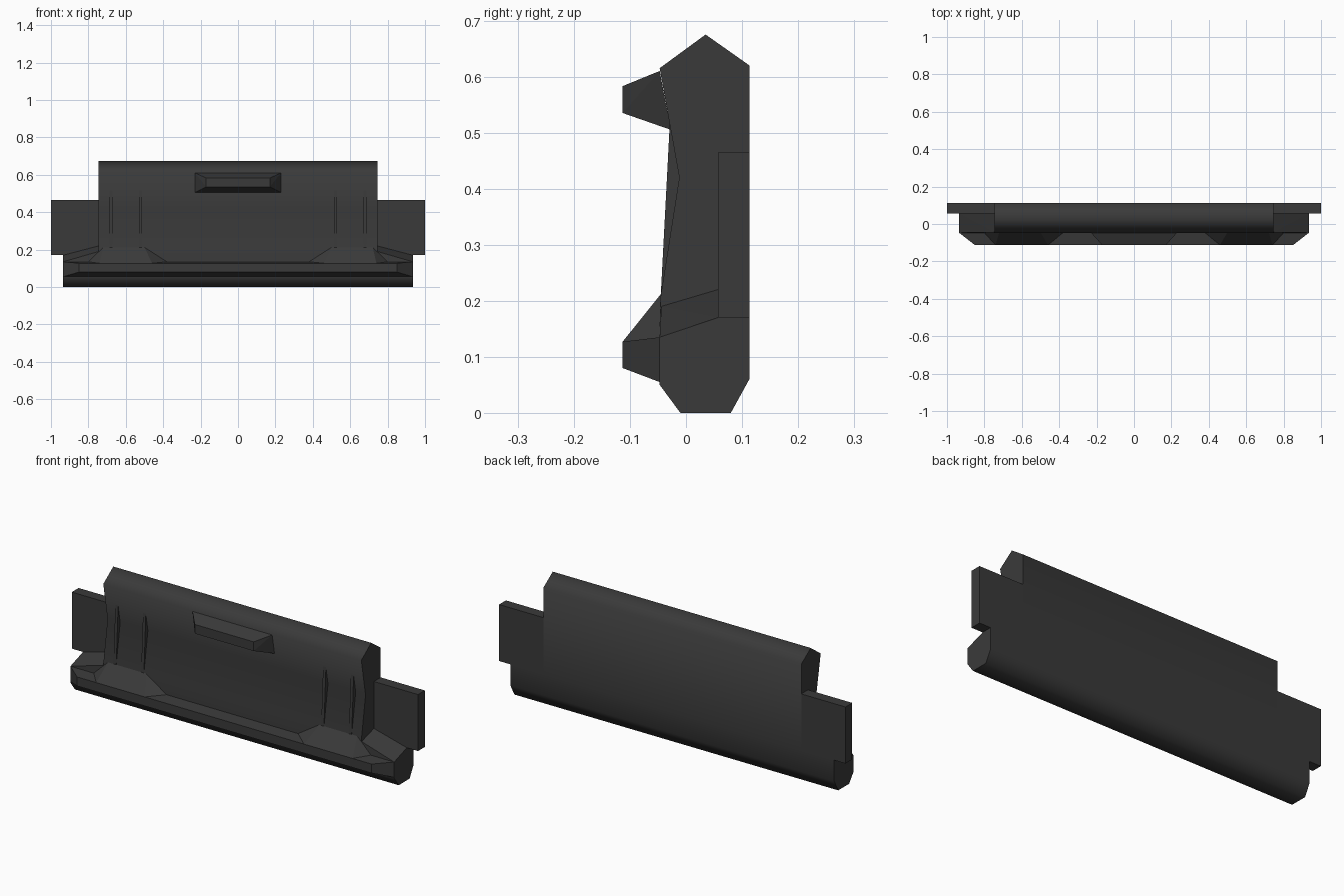
import bpy
import bmesh
import math

cube = bpy.data.objects.get("Cube")
if cube:
    bpy.data.objects.remove(cube)

# Single dark grey finish
mat = bpy.data.materials.new("dark grey")
mat.use_nodes = True
color = (0.042, 0.042, 0.042, 1)
mat.diffuse_color = color
mat.node_tree.nodes["Principled BSDF"].inputs["Base Color"].default_value = color


def finish(bm, name, smooth_angle=None):
    bmesh.ops.recalc_face_normals(bm, faces=bm.faces)
    mesh = bpy.data.meshes.new(name)
    bm.to_mesh(mesh)
    bm.free()
    mesh.materials.append(mat)
    obj = bpy.data.objects.new(name, mesh)
    bpy.context.collection.objects.link(obj)
    if smooth_angle:
        bpy.ops.object.select_all(action="DESELECT")
        obj.select_set(True)
        bpy.context.view_layer.objects.active = obj
        bpy.ops.object.shade_smooth_by_angle(angle=math.radians(smooth_angle))
    return obj


def prism(name, profile, x0, x1, smooth_angle=None):
    """Extrude a (y, z) profile along x."""
    bm = bmesh.new()
    face = bm.faces.new([bm.verts.new((x0, y, z)) for y, z in profile])
    ext = bmesh.ops.extrude_face_region(bm, geom=[face])
    moved = [v for v in ext["geom"] if isinstance(v, bmesh.types.BMVert)]
    bmesh.ops.translate(bm, verts=moved, vec=(x1 - x0, 0, 0))
    return finish(bm, name, smooth_angle)


def hull(name, points):
    """Flat-faced convex solid around a few points."""
    bm = bmesh.new()
    for p in points:
        bm.verts.new(p)
    bmesh.ops.convex_hull(bm, input=bm.verts)
    bmesh.ops.dissolve_limit(bm, angle_limit=math.radians(1),
                             verts=bm.verts, edges=bm.edges)
    return finish(bm, name)


def bar(name, back_x, front_x, back, front):
    """Bar tapering forward; back and front are (y, z) pairs."""
    hull(name, [(s * x, y, z) for s in (-1, 1)
                for x, pair in ((back_x, back), (front_x, front))
                for y, z in pair])


BACK, FRONT, NOSE = 0.113, -0.047, -0.113
STEP = 0.057

# Main panel with concave front and peaked top
prism("main_panel", [(FRONT, 0.135), (-0.045, 0.21), (-0.012, 0.42),
                     (FRONT, 0.615), (0.035, 0.675), (BACK, 0.62),
                     (BACK, 0.17), (STEP, 0.17)], -0.745, 0.745, 80)

# Wider lower rail
prism("lower_rail", [(FRONT, 0.135), (FRONT, 0.05), (-0.01, 0), (0.08, 0),
                     (BACK, 0.06), (BACK, 0.17), (STEP, 0.17)],
      -0.935, 0.935, 80)

# Bumper and handle
bar("bumper", 0.935, 0.85, [(FRONT, 0.055), (FRONT, 0.135)],
    [(NOSE, 0.08), (NOSE, 0.127)])
bar("handle", 0.23, 0.17, [(-0.027, 0.505), (FRONT, 0.61)],
    [(NOSE, 0.535), (NOSE, 0.583)])

for side, s in (("left", 1), ("right", -1)):
    # Side mounting plate
    prism(side + "_plate", [(STEP, 0.17), (BACK, 0.17),
                            (BACK, 0.465), (STEP, 0.465)], s * 0.745, s * 1.0)
    # Sloping shoulder between panel and rail
    hull(side + "_shoulder", [
        (s * 0.935, FRONT, 0.135), (s * 0.935, STEP, 0.17),
        (s * 0.745, FRONT, 0.135), (s * 0.745, STEP, 0.17),
        (s * 0.745, -0.044, 0.19), (s * 0.745, STEP, 0.22)])
    # Wedge pad above the bumper
    hull(side + "_pad", [
        (s * 0.38, FRONT, 0.135), (s * 0.80, FRONT, 0.135),
        (s * 0.46, NOSE, 0.127), (s * 0.74, NOSE, 0.127),
        (s * 0.50, -0.044, 0.213), (s * 0.72, -0.044, 0.213)])
    # Thin ribs bridging the concave front
    for i, x in enumerate((0.52, 0.68)):
        prism(f"{side}_rib_{i + 1}",
              [(-0.029, 0.515), (-0.045, 0.21), (-0.011, 0.42)],
              s * x - 0.008, s * x + 0.008)
